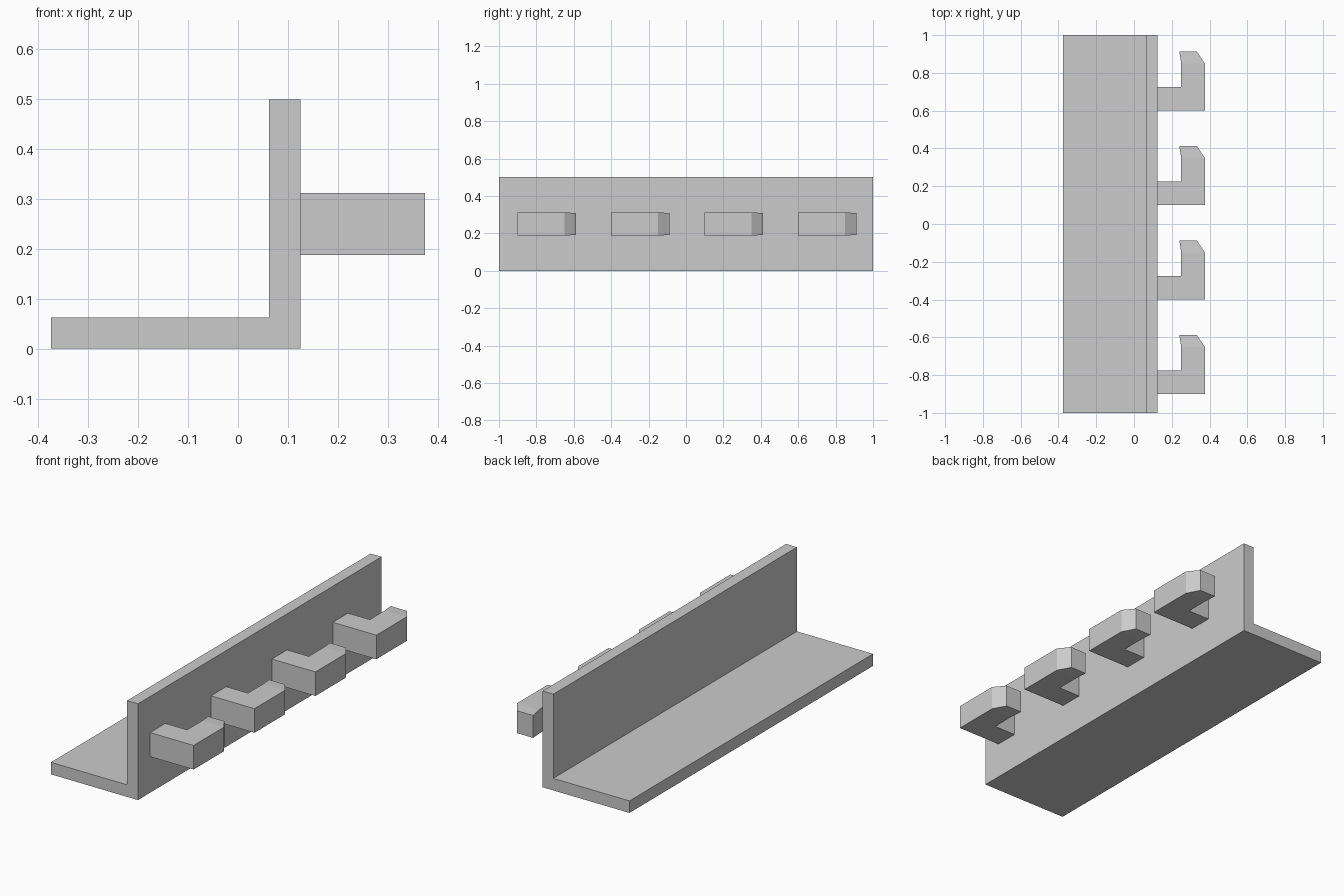
import bpy, bmesh
from mathutils import Vector

if "Cube" in bpy.data.objects:
    bpy.data.objects.remove(bpy.data.objects["Cube"])


def prism(name, points, offset):
    """Extrude a closed flat profile along an offset; returns object name and bmesh."""
    bm = bmesh.new()
    face = bm.faces.new([bm.verts.new(p) for p in points])
    ext = bmesh.ops.extrude_face_region(bm, geom=[face])
    verts = [v for v in ext["geom"] if isinstance(v, bmesh.types.BMVert)]
    bmesh.ops.translate(bm, verts=verts, vec=offset)
    bmesh.ops.recalc_face_normals(bm, faces=bm.faces)
    return name, bm


def finish(name, bm):
    bmesh.ops.recalc_face_normals(bm, faces=bm.faces)
    mesh = bpy.data.meshes.new(name)
    bm.to_mesh(mesh)
    bm.free()
    obj = bpy.data.objects.new(name, mesh)
    bpy.context.collection.objects.link(obj)
    return obj


# L-shaped rail: shelf and upright plate
T = 0.0625
profile = [(-0.375, 0), (0.125, 0), (0.125, 0.5), (0.125 - T, 0.5),
           (0.125 - T, T), (-0.375, T)]
finish(*prism("angle_rail", [(x, -1, z) for x, z in profile], (0, 2, 0)))

# Four hooks, each an L-shaped arm with a bevelled, slightly tapered tip
Z0, Z1 = 0.1875, 0.3125
arm = [(0.125, 0), (0.375, 0), (0.375, 0.25), (0.25, 0.25),
       (0.25, 0.125), (0.125, 0.125)]
for i in range(4):
    y0 = -0.9 + 0.5 * i
    name, bm = prism(f"hook_{i + 1}", [(x, y0 + y, Z0) for x, y in arm],
                     (0, 0, Z1 - Z0))
    end = max(bm.faces, key=lambda f: f.calc_center_median().y
              if abs(f.normal.y) > 0.9 else -9)
    tip = bmesh.ops.extrude_discrete_faces(bm, faces=[end])["faces"][0]
    mid = (Z0 + Z1) / 2
    for v in tip.verts:
        v.co = Vector((0.333 if v.co.x > 0.3 else 0.24, y0 + 0.312,
                       mid + (v.co.z - mid) * 0.93))
    finish(name, bm)
